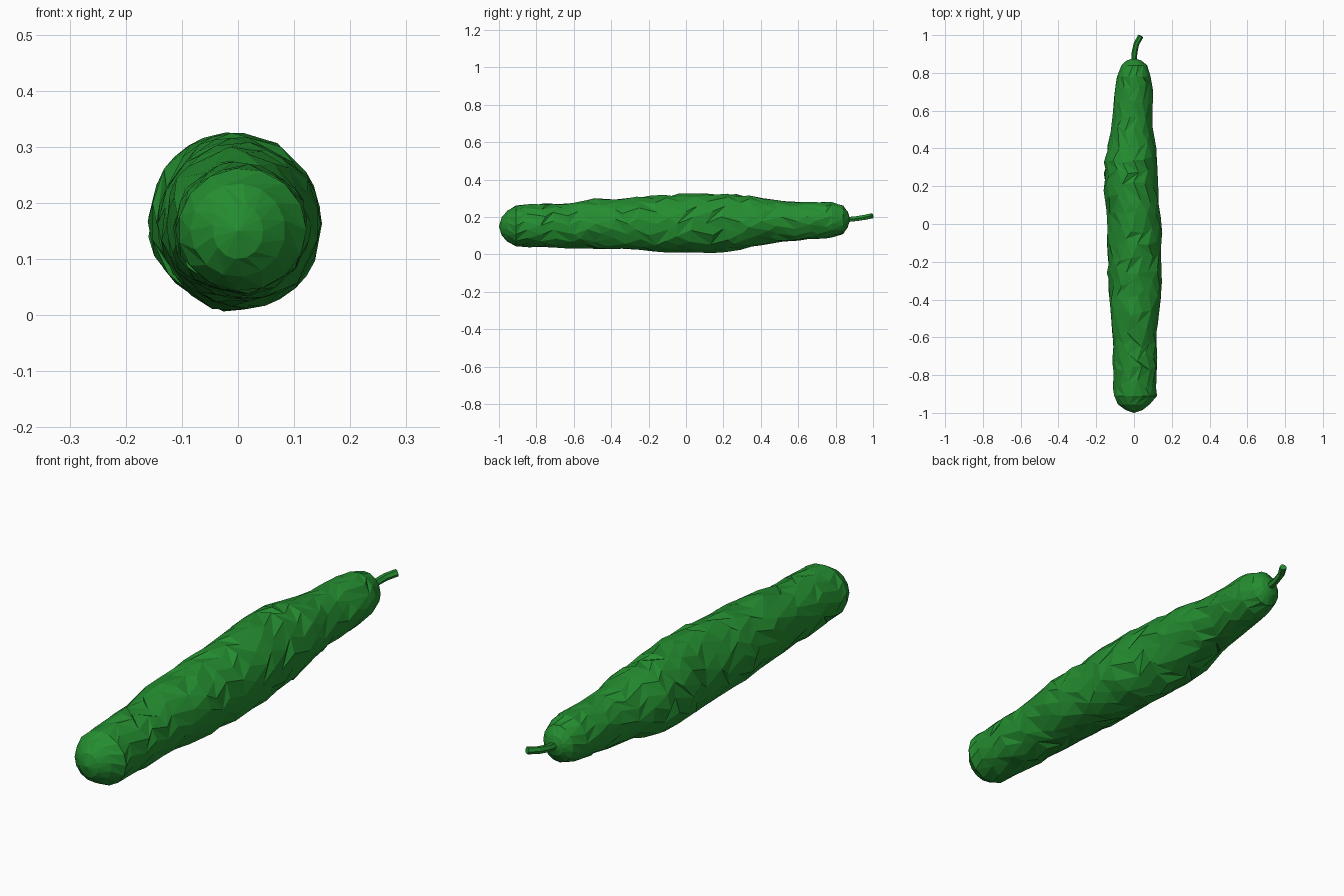
import bpy, bmesh, math, random
from mathutils import Vector

if "Cube" in bpy.data.objects:
    bpy.data.objects.remove(bpy.data.objects["Cube"])

random.seed(4)
SIDES = 15

green = bpy.data.materials.new("cucumber_green")
green.diffuse_color = (0.018, 0.27, 0.03, 1)
green.use_nodes = True
green.node_tree.nodes["Principled BSDF"].inputs["Base Color"].default_value = green.diffuse_color

# Sections along the length: y, left x, right x, bottom z, top z
SECTIONS = [
    (-0.985, -0.045, 0.045, 0.10, 0.20), (-0.955, -0.085, 0.085, 0.068, 0.235),
    (-0.91, -0.107, 0.122, 0.043, 0.262), (-0.80, -0.112, 0.125, 0.038, 0.27),
    (-0.60, -0.117, 0.123, 0.035, 0.277), (-0.50, -0.13, 0.127, 0.03, 0.297),
    (-0.37, -0.135, 0.152, 0.027, 0.298), (-0.20, -0.142, 0.148, 0.016, 0.311),
    (0.00, -0.138, 0.144, 0.002, 0.324), (0.20, -0.162, 0.127, 0.014, 0.322),
    (0.33, -0.155, 0.122, 0.03, 0.318), (0.42, -0.138, 0.112, 0.056, 0.297),
    (0.55, -0.115, 0.093, 0.068, 0.284), (0.68, -0.107, 0.102, 0.08, 0.284),
    (0.78, -0.09, 0.09, 0.09, 0.281), (0.84, -0.068, 0.07, 0.108, 0.262),
    (0.865, -0.04, 0.04, 0.145, 0.228),
]


def section(y):
    for a, b in zip(SECTIONS, SECTIONS[1:]):
        if y <= b[0]:
            t = (y - a[0]) / (b[0] - a[0])
            return [p + (q - p) * t for p, q in zip(a[1:], b[1:])]
    return SECTIONS[-1][1:]


def skin(name, rings, tip_a, tip_b):
    """Triangulated flat-shaded tube through rings, closed with a point at each end."""
    bm = bmesh.new()
    vs = [[bm.verts.new(p) for p in r] for r in rings]
    n = len(rings[0])
    for a, b in zip(vs, vs[1:]):
        for i in range(n):
            j = (i + 1) % n
            if random.random() < 0.5:
                tris = (a[i], a[j], b[j]), (a[i], b[j], b[i])
            else:
                tris = (a[i], a[j], b[i]), (a[j], b[j], b[i])
            for t in tris:
                bm.faces.new(t)
    for ring, tip in ((vs[0], tip_a), (vs[-1], tip_b)):
        v = bm.verts.new(tip)
        for i in range(n):
            bm.faces.new((ring[i], ring[(i + 1) % n], v))
    bmesh.ops.recalc_face_normals(bm, faces=bm.faces)
    me = bpy.data.meshes.new(name)
    bm.to_mesh(me)
    bm.free()
    me.materials.append(green)
    ob = bpy.data.objects.new(name, me)
    bpy.context.collection.objects.link(ob)
    return ob


# Lumpy body
ys = [-0.985, -0.955, -0.91] + [-0.85 + 0.075 * i for i in range(22)] + [0.78, 0.84, 0.865]
rings = []
for k, y in enumerate(ys):
    inner = 2 < k < len(ys) - 3
    ring = []
    for i in range(SIDES):
        a = 2 * math.pi * (i + 0.5 * (k % 2)) / SIDES
        yy = y + (random.uniform(-0.028, 0.028) if inner else 0)
        x0, x1, z0, z1 = section(yy)
        s = 1.0 + (random.uniform(-0.045, 0.035) if inner else 0)
        x = (x0 + x1) / 2 + (x1 - x0) / 2 * s * math.cos(a)
        z = (z0 + z1) / 2 + (z1 - z0) / 2 * s * math.sin(a)
        ring.append((x, yy, max(z, 0.0)))
    rings.append(ring)
skin("cucumber_body", rings, (0, -1.0, 0.15), (0, 0.878, 0.188))

# Thin curved stem
path = [Vector(p) for p in ((0, 0.86, 0.186), (0.003, 0.91, 0.191),
                            (0.013, 0.955, 0.198), (0.036, 0.995, 0.206))]
stem = []
for k, p in enumerate(path):
    d = (path[min(k + 1, 3)] - path[max(k - 1, 0)]).normalized()
    side = d.cross(Vector((0, 0, 1))).normalized()
    up = side.cross(d)
    stem.append([p + 0.015 * (side * math.cos(a) + up * math.sin(a))
                 for a in (2 * math.pi * i / 6 for i in range(6))])
skin("stem", stem, path[0], path[-1])
